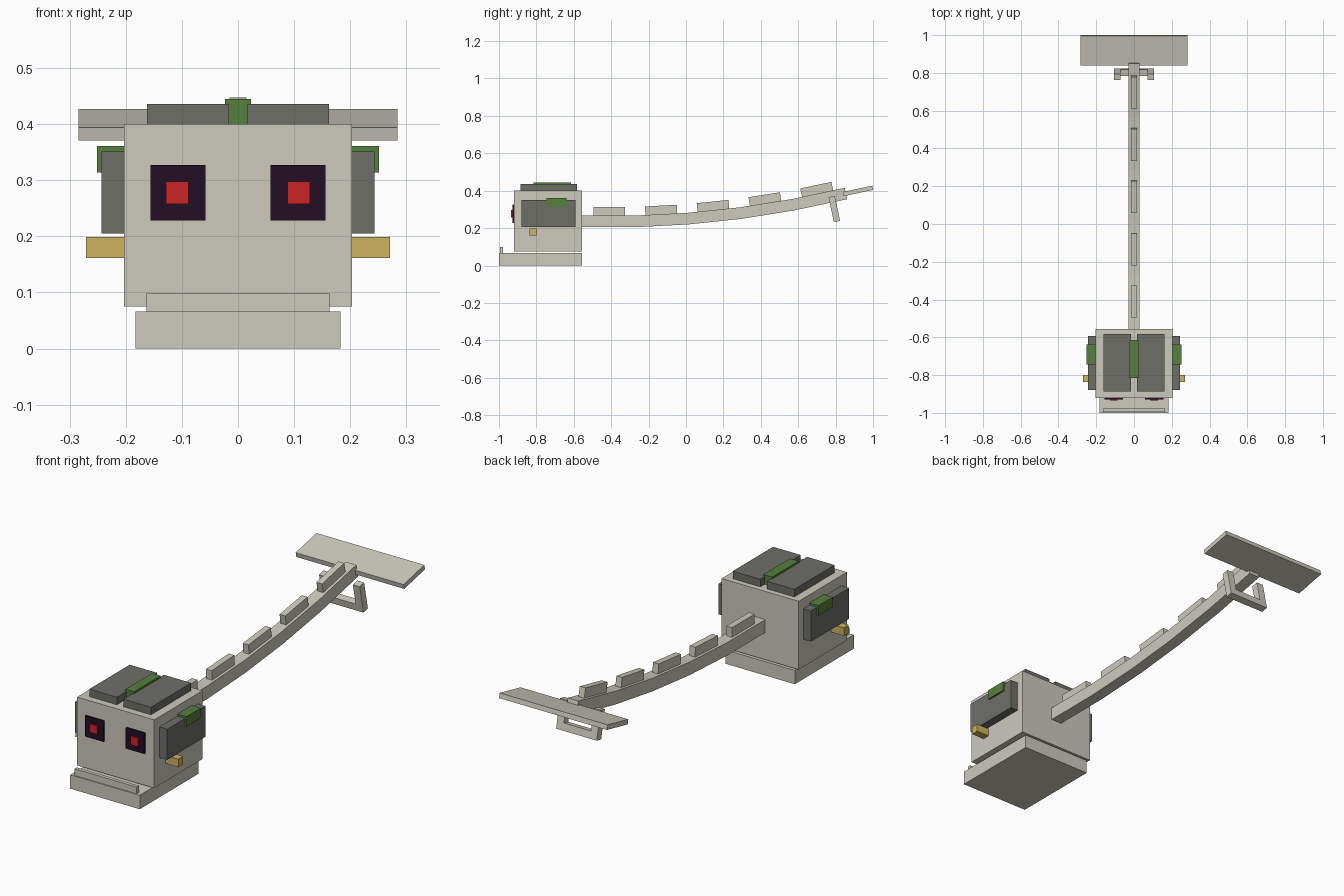
import bpy
import bmesh
from math import radians, sin, cos, tan
from mathutils import Matrix, Vector

cube = bpy.data.objects.get("Cube")
if cube:
    bpy.data.objects.remove(cube, do_unlink=True)


def linear(v):
    v /= 255
    return v / 12.92 if v <= 0.04045 else ((v + 0.055) / 1.055) ** 2.4


def material(name, r, g, b):
    mat = bpy.data.materials.new(name)
    mat.use_nodes = True
    colour = (linear(r), linear(g), linear(b), 1)
    mat.diffuse_color = colour
    mat.node_tree.nodes["Principled BSDF"].inputs["Base Color"].default_value = colour
    return mat


bone = material("bone", 205, 202, 190)
grey = material("dark grey", 110, 111, 105)
green = material("moss green", 86, 128, 61)
gold = material("gold", 207, 179, 96)
purple = material("dark purple", 36, 13, 37)
red = material("red", 206, 37, 37)


def box(name, mat, x, y, z, frame=None):
    """Box spanning the (low, high) ranges, optionally placed in a tilted frame."""
    lo, hi = Vector((x[0], y[0], z[0])), Vector((x[1], y[1], z[1]))
    mesh = bpy.data.meshes.new(name)
    bm = bmesh.new()
    place = Matrix.Translation((lo + hi) / 2) @ Matrix.Diagonal((*(hi - lo), 1))
    bmesh.ops.create_cube(bm, size=1, matrix=place)
    bm.to_mesh(mesh)
    bm.free()
    mesh.materials.append(mat)
    obj = bpy.data.objects.new(name, mesh)
    bpy.context.collection.objects.link(obj)
    if frame:
        obj.matrix_world = frame
    return obj


def pair(name, mat, x, y, z, frame=None):
    """The same box on both sides of the model."""
    box("left_" + name, mat, x, y, z, frame)
    box("right_" + name, mat, (-x[1], -x[0]), y, z, frame)


def tilted(y, z, degrees):
    return Matrix.Translation((0, y, z)) @ Matrix.Rotation(radians(degrees), 4, "X")


def mid(size):
    return (-size / 2, size / 2)


# Head and jaw
box("head", bone, mid(0.406), (-0.92, -0.557), (0.075, 0.40))
box("jaw", bone, mid(0.366), (-1.0, -0.557), (0, 0.066))
box("jaw_lip", bone, mid(0.326), (-0.995, -0.978), (0.066, 0.098))

# Eyes
pair("eye", purple, (0.058, 0.156), (-0.928, -0.919), (0.228, 0.327))
pair("pupil", red, (0.088, 0.128), (-0.935, -0.927), (0.258, 0.298))

# Armour plates, moss and side studs
pair("top_plate", grey, (0.017, 0.162), (-0.886, -0.583), (0.40, 0.436))
box("top_moss", green, mid(0.046), (-0.815, -0.614), (0.40, 0.445))
pair("side_plate", grey, (0.203, 0.243), (-0.88, -0.592), (0.205, 0.351))
pair("side_moss", green, (0.203, 0.251), (-0.745, -0.638), (0.314, 0.361))
pair("side_stud", gold, (0.203, 0.271), (-0.836, -0.80), (0.161, 0.199))

# Tail segments, each bent a little further up, with a spine on top
joint_y, joint_z, step = -0.55, 0.236, 0.28
for i in range(5):
    angle = 3 * i
    rise = step * tan(radians(angle))
    frame = tilted(joint_y + step / 2, joint_z + rise / 2, angle)
    box(f"tail_segment_{i + 1}", bone, mid(0.057), mid(step / cos(radians(angle)) + 0.01), mid(0.062), frame)
    box(f"tail_spine_{i + 1}", bone, mid(0.03), mid(0.17), (0.03, 0.077), frame)
    joint_y += step
    joint_z += rise

# Bracket hanging below the tail tip
frame = tilted(0.793, 0.302, 12)
pair("bracket_arm", bone, (0.071, 0.107), mid(0.034), mid(0.137), frame)
box("bracket_bar", bone, mid(0.142), mid(0.034), (-0.0685, -0.034), frame)

# Tail fin
box("tail_fin", bone, mid(0.568), mid(0.16), mid(0.023), tilted(0.92, 0.399, 12))
